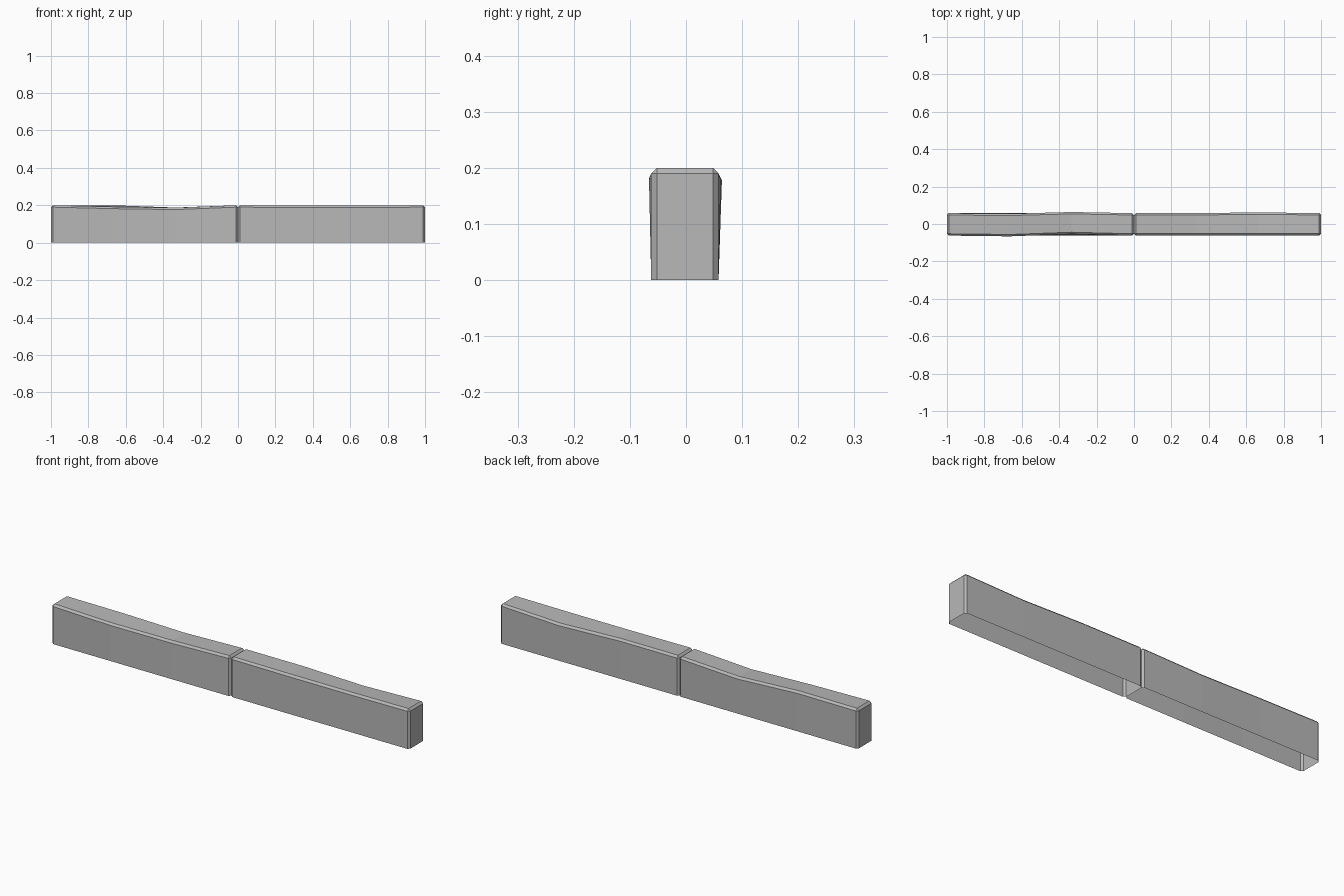
import bpy, bmesh

cube = bpy.data.objects.get("Cube")
if cube:
    bpy.data.objects.remove(cube, do_unlink=True)

FRONT, BACK = -0.062, 0.058
HEIGHT, BEVEL = 0.2, 0.01

stone = bpy.data.materials.new("grey_stone")
stone.use_nodes = True
grey = (0.48, 0.48, 0.48, 1)
stone.diffuse_color = grey
stone.node_tree.nodes["Principled BSDF"].inputs["Base Color"].default_value = grey


def section(bm, x, front=(0, 0), back=(0, 0), end=False):
    """Cross-section with bevelled top; end sections are inset by the bevel."""
    inset = BEVEL if end else 0
    pts = []
    for y, inward, (dy, dz) in ((FRONT, 1, front), (BACK, -1, back)):
        side = y + inward * inset
        shoulder = HEIGHT - BEVEL + dz
        crown = shoulder if end else HEIGHT + dz
        half = [(side, 0), (side + dy, shoulder),
                (y + inward * BEVEL + dy, crown)]
        pts += half if inward > 0 else half[::-1]
    return [bm.verts.new((x, y, z)) for y, z in pts]


def make_block(name, x0, x1, worn):
    """Open-bottomed kerb block; worn gives (front, back) edge shifts at each third."""
    bm = bmesh.new()
    third = (x1 - x0) / 3
    rings = [section(bm, x0, end=True), section(bm, x0 + BEVEL)]
    for i, (front, back) in enumerate(worn, 1):
        rings.append(section(bm, x0 + third * i, front, back))
    rings += [section(bm, x1 - BEVEL), section(bm, x1, end=True)]
    for a, b in zip(rings, rings[1:]):
        for i in range(5):
            bm.faces.new((a[i], b[i], b[i + 1], a[i + 1]))
    bm.faces.new(rings[0])
    bm.faces.new(rings[-1][::-1])
    bmesh.ops.remove_doubles(bm, verts=bm.verts, dist=0.0005)
    bmesh.ops.recalc_face_normals(bm, faces=bm.faces)
    mesh = bpy.data.meshes.new(name)
    bm.to_mesh(mesh)
    bm.free()
    mesh.materials.append(stone)
    obj = bpy.data.objects.new(name, mesh)
    bpy.context.collection.objects.link(obj)
    return obj


# Worn block with uneven top edges
make_block("right_kerb_block", -1, -0.001, [
    ((-0.004, -0.008), (-0.003, 0)),
    ((0.008, -0.013), (0.006, -0.012))])

# Straighter block, chipped slightly along the back
make_block("left_kerb_block", 0.001, 1, [
    ((0, -0.002), (0, 0)),
    ((0, -0.002), (0.004, -0.011))])
